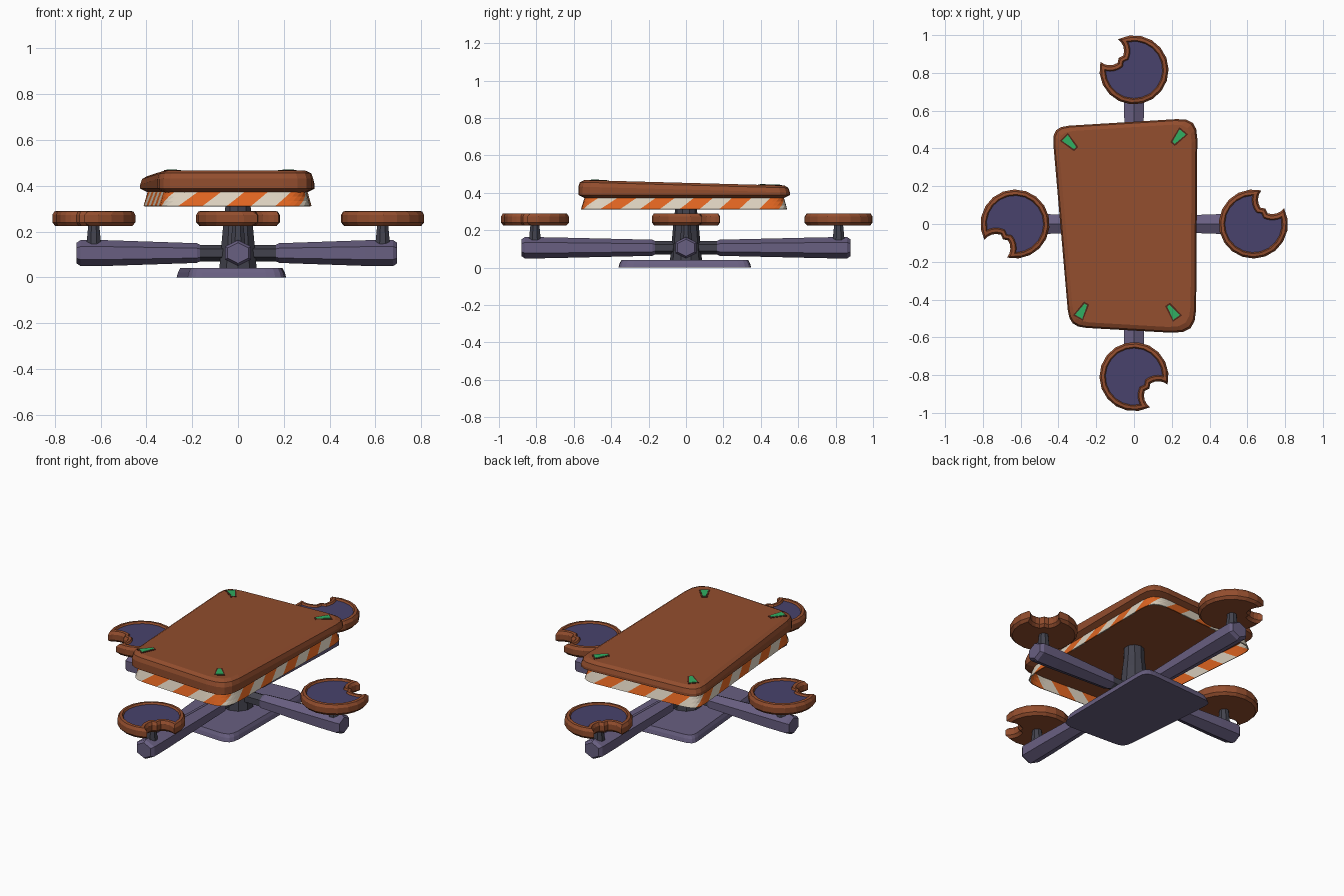
import bpy, bmesh
from math import sin, cos, acos, pi, radians
from mathutils import Vector, Matrix

if "Cube" in bpy.data.objects:
    bpy.data.objects.remove(bpy.data.objects["Cube"])


def mat(name, r, g, b):
    m = bpy.data.materials.new(name)
    m.diffuse_color = (r, g, b, 1)
    m.use_nodes = True
    m.node_tree.nodes["Principled BSDF"].inputs["Base Color"].default_value = m.diffuse_color
    return m


WOOD = mat("wood", 0.29, 0.075, 0.027)
PAD = mat("pad", 0.065, 0.055, 0.15)
METAL = mat("metal", 0.14, 0.115, 0.22)
DARK = mat("dark_metal", 0.055, 0.055, 0.075)
ORANGE = mat("orange", 0.75, 0.13, 0.015)
CREAM = mat("cream", 0.72, 0.64, 0.52)
GREEN = mat("green", 0.03, 0.42, 0.12)
SHADE = mat("dark_wood", 0.08, 0.02, 0.01)


def finish(name, bm, mats, matrix=None):
    bmesh.ops.recalc_face_normals(bm, faces=bm.faces)
    me = bpy.data.meshes.new(name)
    bm.to_mesh(me)
    bm.free()
    for m in mats:
        me.materials.append(m)
    ob = bpy.data.objects.new(name, me)
    bpy.context.collection.objects.link(ob)
    if matrix:
        ob.matrix_world = matrix
    return ob


def loft(name, rings, mats, matrix=None, top_mat=0):
    """Skin equal-length closed rings and cap both ends."""
    bm = bmesh.new()
    vs = [[bm.verts.new(p) for p in ring] for ring in rings]
    n = len(vs[0])
    for a, b in zip(vs, vs[1:]):
        for i in range(n):
            j = (i + 1) % n
            bm.faces.new((a[i], a[j], b[j], b[i]))
    bm.faces.new(vs[0][::-1])
    bm.faces.new(vs[-1]).material_index = top_mat
    return finish(name, bm, mats, matrix)


def column(name, stations, sides, mats, matrix=None):
    """Upright column from (z, radius) pairs."""
    rings = [[(r * cos((k + .5) * 2 * pi / sides), r * sin((k + .5) * 2 * pi / sides), z)
              for k in range(sides)] for z, r in stations]
    return loft(name, rings, mats, matrix)


def hex_beam(name, stations, mats, matrix):
    """Horizontal hexagonal beam along local x from (x, radius) pairs."""
    rings = [[(x, 1.15 * r * cos(radians(60 * k + 30)), r * sin(radians(60 * k + 30)))
              for k in range(6)] for x, r in stations]
    return loft(name, rings, mats, matrix)


# Crooked table outline: counter-clockwise corners with a rounding length each
CORNERS = [(-.343, -.545, .09), (.328, -.583, .13), (.336, .562, .11), (-.435, .515, .09)]


def table_outline(inset=0, scale=1, seg=4):
    pts = []
    for i, (x, y, r) in enumerate(CORNERS):
        c = Vector((x, y))
        p = Vector(CORNERS[i - 1][:2])
        q = Vector(CORNERS[(i + 1) % 4][:2])
        a = c + (p - c).normalized() * r
        b = c + (q - c).normalized() * r
        for k in range(seg + 1):
            t = k / seg
            # blend between chamfer and corner for a near-circular curve
            w = 2 * t * (1 - t) * 1.1
            u = (1 - w) * (1 - t) ** 2 / ((1 - t) ** 2 + t ** 2)
            pts.append(a * u + b * (1 - w - u) + c * w)
    sx, sy = 1 - inset / .38, 1 - inset / .565
    return [(((x + .04) * sx - .04) * scale, y * sy * scale) for x, y in pts]


def top_z(y):
    return .453 - .027 * y


# Table top: wedge-thick slab with chamfered rims
slab = [(.035, lambda y: .37), (.0, lambda y: .388),
        (.0, lambda y: top_z(y) - .036), (.008, lambda y: top_z(y) - .012),
        (.03, top_z)]
loft("table_top", [[(x, y, f(y)) for x, y in table_outline(d)] for d, f in slab], [WOOD])

# Base plate: the same outline, smaller
loft("base_plate", [[(x, y, z) for x, y in table_outline(d, .628)]
                    for d, z in ((0, 0), (.01, .022), (.025, .04))], [METAL])


# Striped skirt under the top
def resample(pts, n):
    pts = [Vector(p) for p in pts]
    segs = [(p, pts[(i + 1) % len(pts)]) for i, p in enumerate(pts)]
    total = sum((b - a).length for a, b in segs)
    out, run, k = [], 0, 0
    for a, b in segs:
        length = (b - a).length
        while k < n and k * total / n < run + length:
            out.append(a.lerp(b, (k * total / n - run) / length))
            k += 1
        run += length
    return out


N, SUB, SLANT = 128, 4, 3
upper = resample(table_outline(.032), N)
lower = resample(table_outline(.014), N)
bm = bmesh.new()
rows = []
for h in range(SLANT + 1):
    t = h / SLANT
    rows.append([bm.verts.new((*upper[i].lerp(lower[i], t), .375 - .063 * t)) for i in range(N)])
for h in range(SLANT):
    for i in range(N):
        # each row steps one sample sideways so the stripes lean
        i0, i1 = (i - h) % N, (i - h + 1) % N
        f = bm.faces.new((rows[h][i0], rows[h][i1], rows[h + 1][i0], rows[h + 1][(i0 - 1) % N]))
        f.material_index = (i // SUB) % 2
skirt = finish("striped_skirt", bm, [ORANGE, CREAM])
sol = skirt.modifiers.new("thickness", "SOLIDIFY")
sol.thickness = .006

# Green corner wedges with dark rims, wide end outward
for i, (x, y, ang) in enumerate([(-.34, .43, 135), (.235, .46, 50),
                                 (.205, -.465, -55), (-.275, -.46, 240)]):
    for part, g, h, m in (("wedge_rim", .008, .002, SHADE), ("wedge", 0, .004, GREEN)):
        shape = [(-.04 - g, -.008 - g), (.036 + g, -.022 - g),
                 (.036 + g, .022 + g), (-.04 - g, .008 + g)]
        rot = Matrix.Rotation(radians(ang), 2)
        flat = [rot @ Vector(p) + Vector((x, y)) for p in shape]
        loft(f"{part}_{i + 1}", [[(p.x, p.y, top_z(p.y) + dz) for p in flat] for dz in (-.01, h)], [m])

# Central pedestal
column("pedestal", [(.035, .086), (.1, .08), (.24, .067), (.31, .058), (.375, .056)], 10, [DARK])


# Seat outline: a disc with a two-scallop bite taken out
def seat_outline(d):
    R, b, c = .183 - d, .076 + d, .163
    half = acos((R * R + c * c - b * b) / (2 * R * c))
    pts = []
    for k in range(17):
        a = half + (2 * pi - 2 * half) * k / 16
        pts.append((R * cos(a), R * sin(a)))
    tip = Vector((R * cos(half) - c, R * sin(half)))
    start = tip.angle_signed(Vector((1, 0)))
    start = abs(start)
    for k in range(1, 10):
        a = (2 * pi - start) + (2 * start - 2 * pi) * k / 10
        r = b - (.016 if k == 5 else 0)
        pts.append((c + r * cos(a), r * sin(a)))
    return pts


SEAT = [(.014, .225), (.0, .24), (.0, .272), (.01, .288), (.026, .29), (.032, .28)]

# Four arms, each with neck, post and bitten seat
for name, ang, length, reach in (("right", 0, .695, .632), ("back", 90, .88, .816),
                                 ("left", 180, .705, .63), ("front", 270, .88, .808)):
    turn = Matrix.Rotation(radians(ang), 4, "Z")
    axis = Matrix.Translation((0, 0, .106)) @ turn
    hex_beam(name + "_neck", [(.02, .036), (.2, .036)], [DARK], axis)
    hex_beam(name + "_arm", [(.165, .036), (.18, .043), (length - .14, .056),
                             (length - .018, .057), (length, .045)], [METAL], axis)
    place = turn @ Matrix.Translation((reach, 0, 0))
    column(name + "_post", [(.13, .036), (.16, .033), (.228, .026)], 8, [DARK], place)
    loft(name + "_seat", [[(x, y, z) for x, y in seat_outline(d)] for d, z in SEAT],
         [WOOD, PAD], place @ Matrix.Rotation(radians(52), 4, "Z"), 1)
